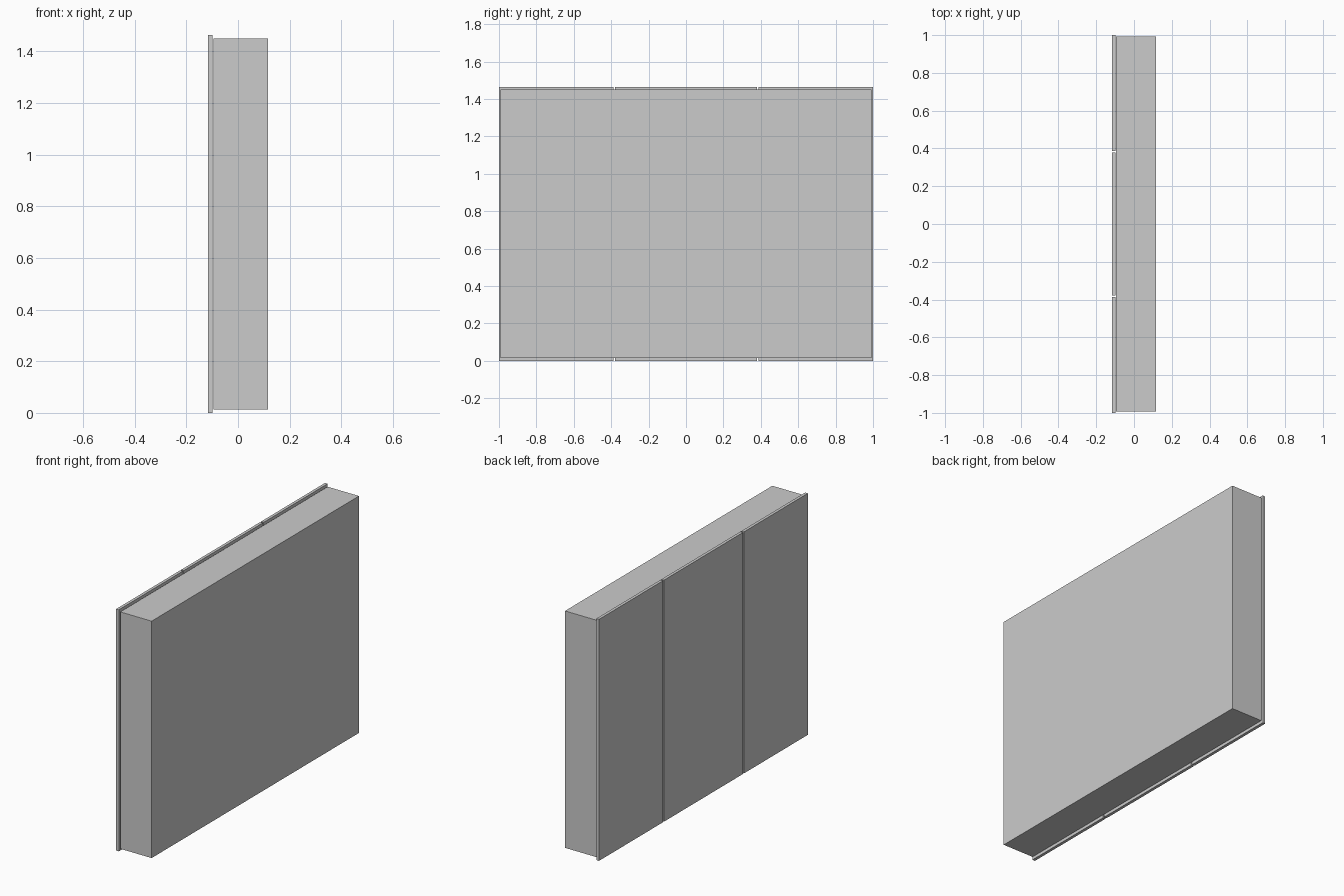
import bpy

if "Cube" in bpy.data.objects:
    bpy.data.objects.remove(bpy.data.objects["Cube"])


def box(name, x, y, z):
    """Box from (min, max) ranges on each axis."""
    bpy.ops.mesh.primitive_cube_add(size=1)
    ob = bpy.context.object
    ob.name = name
    ob.location = [(a + b) / 2 for a, b in (x, y, z)]
    ob.scale = [b - a for a, b in (x, y, z)]
    bpy.ops.object.transform_apply(location=True, scale=True)
    return ob


# cabinet body, set in slightly from the doors
box("cabinet_body", (-0.094, 0.116), (-0.993, 0.993), (0.014, 1.45))

# three flat doors with narrow gaps between them
SPLIT, GAP = 0.383, 0.009
edges = [-1 - GAP / 2, -SPLIT, SPLIT, 1 + GAP / 2]
for name, lo, hi in zip(("near", "middle", "far"), edges, edges[1:]):
    box(name + "_door", (-0.117, -0.099), (lo + GAP / 2, hi - GAP / 2), (0, 1.464))
